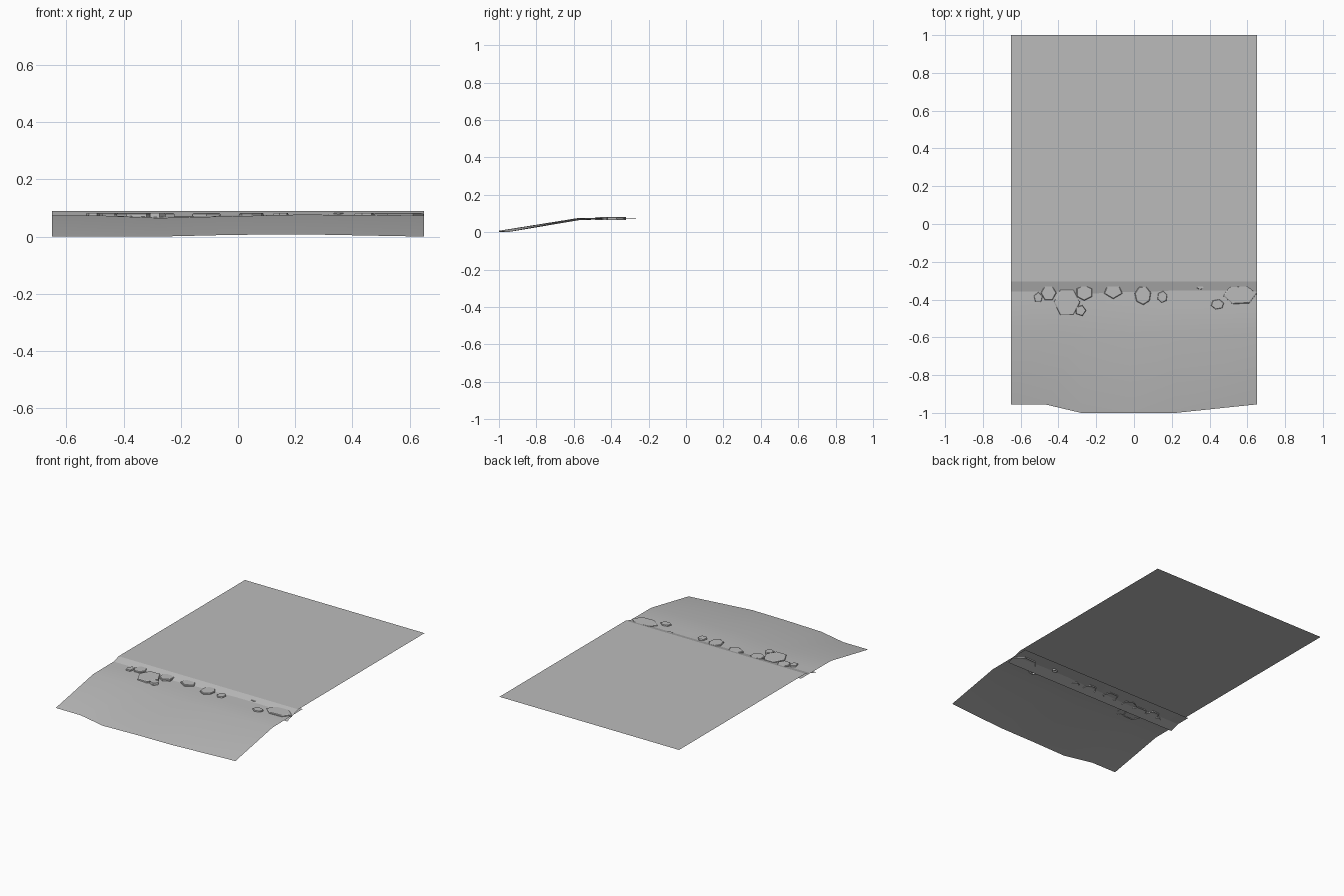
import bpy
import bmesh
from math import cos, sin, tau, radians

cube = bpy.data.objects.get("Cube")
if cube:
    bpy.data.objects.remove(cube, do_unlink=True)

# Single plain grey for every part
grey = bpy.data.materials.new("plain_grey")
grey.use_nodes = True
colour = (0.5, 0.5, 0.5, 1.0)
grey.diffuse_color = colour
grey.node_tree.nodes["Principled BSDF"].inputs["Base Color"].default_value = colour


def finish(name, bm, smooth=False):
    """Turn a bmesh into a named, coloured object."""
    mesh = bpy.data.meshes.new(name)
    bm.to_mesh(mesh)
    bm.free()
    mesh.materials.append(grey)
    for face in mesh.polygons:
        face.use_smooth = smooth
    obj = bpy.data.objects.new(name, mesh)
    bpy.context.collection.objects.link(obj)
    return obj


def sheet(name, rows, smooth=False):
    """Skin rows of points, ordered front to back, with upward faces."""
    bm = bmesh.new()
    grid = [[bm.verts.new(point) for point in row] for row in rows]
    for near, far in zip(grid, grid[1:]):
        for i in range(len(near) - 1):
            bm.faces.new((near[i], near[i + 1], far[i + 1], far[i]))
    return finish(name, bm, smooth)


def stone(name, x, y, half_width, half_depth, sides, turn, top=0.082):
    """Flat many-sided stone with a tapered wall and an open underside."""
    bottom = 0.066
    bm = bmesh.new()
    rings = []
    for height, scale in ((bottom, 1.0), (top - 0.003, 0.98), (top, 0.9)):
        ring = []
        for i in range(sides):
            angle = tau * i / sides + radians(turn)
            ring.append(bm.verts.new((x + half_width * scale * cos(angle),
                                      y + half_depth * scale * sin(angle),
                                      height)))
        rings.append(ring)
    for low, high in zip(rings, rings[1:]):
        for i in range(sides):
            j = (i + 1) % sides
            bm.faces.new((low[i], low[j], high[j], high[i]))
    bm.faces.new(rings[-1])
    return finish(name, bm)


# Sloping shore: uneven front edge, rippled crest, flat tail under the water
columns = (-0.65, -0.47, -0.28, -0.02, 0.22, 0.65)
front_y = (-0.955, -0.955, -1, -1, -1, -0.955)
front_z = (0, 0, 0, 0.006, 0.008, 0)
ripple = (0, 0, -0.008, -0.002, 0.004, 0)
shore = [list(zip(columns, front_y, front_z))]
for y, z, amount in ((-0.57, 0.073, 1), (-0.42, 0.074, 0.6), (-0.26, 0.075, 0)):
    shore.append([(x, y, z + amount * r) for x, r in zip(columns, ripple)])
sheet("shore", shore, smooth=True)

# Water surface: level sheet with a lip dipping through the shore
water_profile = ((-0.42, 0.055), (-0.305, 0.09), (1, 0.09))
sheet("water", [[(x, y, z) for x in (-0.65, 0.65)] for y, z in water_profile])

# Stones along the waterline
stones = (
    (-0.507, -0.39, 0.025, 0.03, 5, 90),
    (-0.452, -0.365, 0.042, 0.043, 6, 60),
    (-0.355, -0.415, 0.07, 0.078, 6, 0),
    (-0.263, -0.363, 0.048, 0.043, 6, 30),
    (-0.283, -0.458, 0.03, 0.03, 5, 0),
    (-0.11, -0.355, 0.052, 0.042, 5, 270),
    (0.047, -0.377, 0.045, 0.052, 7, 15),
    (0.15, -0.386, 0.028, 0.032, 6, 20),
    (0.35, -0.335, 0.02, 0.012, 5, 0),
    (0.56, -0.375, 0.09, 0.055, 6, 5),
    (0.442, -0.425, 0.036, 0.028, 6, 15),
)
for number, values in enumerate(stones, 1):
    stone(f"stone_{number}", *values)
